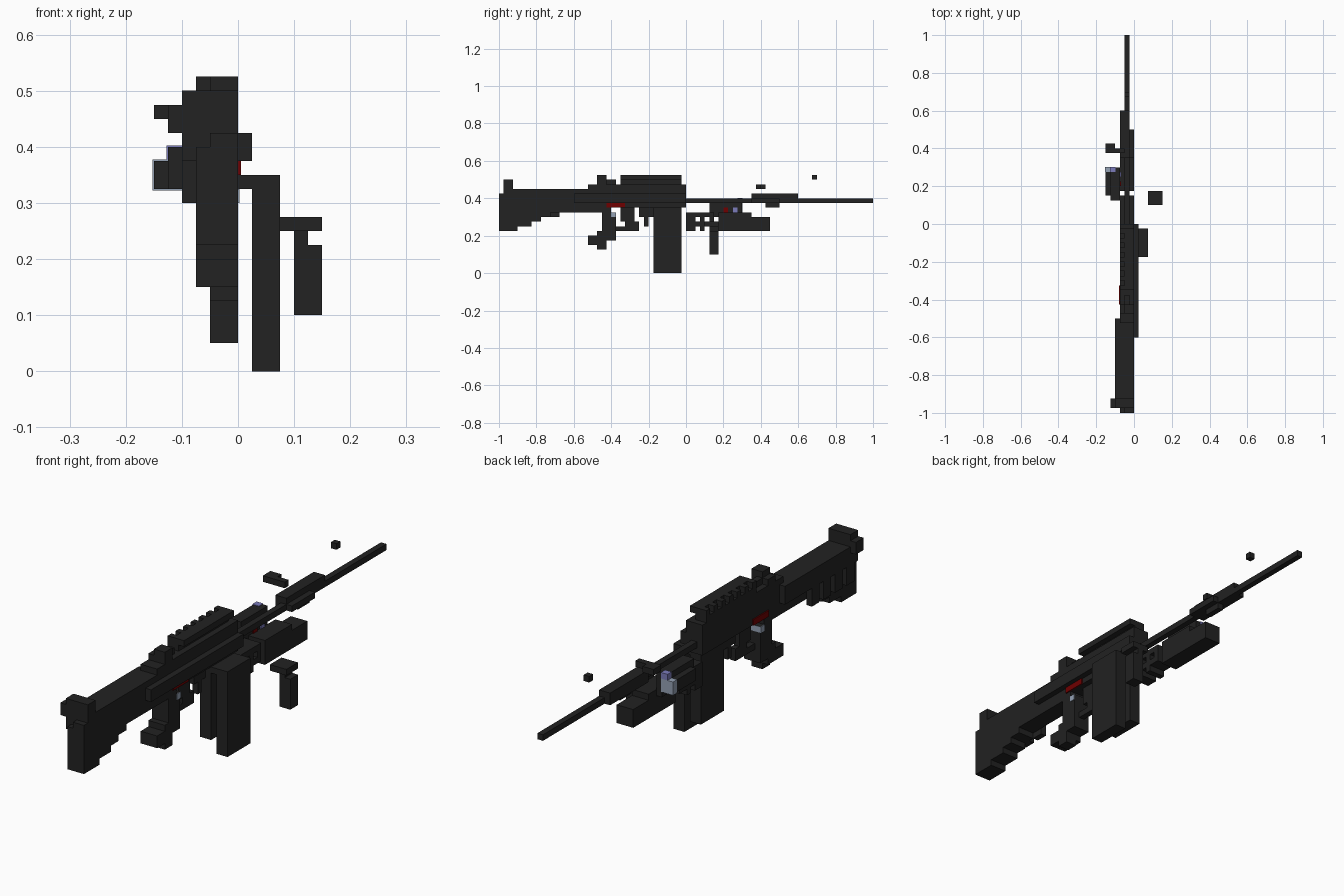
import bpy
import bmesh
from mathutils import Matrix, Vector

cube = bpy.data.objects.get("Cube")
if cube:
    bpy.data.objects.remove(cube, do_unlink=True)

UNIT = 0.025  # edge of one block


def material(name, colour):
    mat = bpy.data.materials.new(name)
    mat.use_nodes = True
    rgba = (*colour, 1)
    mat.diffuse_color = rgba
    shader = mat.node_tree.nodes["Principled BSDF"]
    shader.inputs["Base Color"].default_value = rgba
    shader.inputs["Roughness"].default_value = 0.8
    return mat


black = material("matte black", (0.016, 0.016, 0.016))
red = material("dark red", (0.16, 0, 0))
glass = material("pale blue grey", (0.3, 0.36, 0.46))
violet = material("soft violet", (0.2, 0.2, 0.5))


def part(name, *boxes, mat=black):
    """One object from boxes given as x, y and z ranges in blocks."""
    bm = bmesh.new()
    for ranges in boxes:
        low, high = (Vector(r[i] for r in ranges) * UNIT for i in (0, 1))
        place = Matrix.Translation((low + high) / 2) @ Matrix.Diagonal((*(high - low), 1))
        bmesh.ops.create_cube(bm, size=1, matrix=place)
    mesh = bpy.data.meshes.new(name)
    bm.to_mesh(mesh)
    bm.free()
    mesh.materials.append(mat)
    obj = bpy.data.objects.new(name, mesh)
    bpy.context.collection.objects.link(obj)
    return obj


BODY = (-3, 0)   # main width
CORE = (-2, -1)  # single block on the centre line

# Stock: stepped underside, cheek panel with ribs, butt clip
steps = [(-40, 9), (-36, 10), (-33, 11), (-31, 12), (-29, 13), (-21, 13)]
part("stock", *[(BODY, (a, b), (low, 16))
                for (a, low), (b, _) in zip(steps, steps[1:])])
part("stock_top", (CORE, (-40, -39), (16, 17)), ((-1, 0), (-40, -39), (16, 17)),
     (BODY, (-39, -21), (16, 18)))
part("cheek_panel", ((-4, -3), (-39, -20), (15, 18)))
part("stock_ribs", *[((-4, -3), (y, y + 2), (12, 15)) for y in range(-38, -26, 3)])
part("butt_clip", ((-4, 0), (-39, -37), (18, 20)), ((-5, -4), (-39, -37), (17, 19)))

# Receiver
part("receiver", (BODY, (-24, 0), (14, 18)), (BODY, (-21, -16), (13, 14)))
part("side_strip", ((0, 1), (-24, 0), (15, 17)))
part("receiver_cover", (BODY, (-21, 0), (18, 19)), ((-3, -1), (-14, -1), (19, 20)))
part("top_rail", ((-2, 0), (-14, -1), (20, 21)))
part("rail_teeth", *[((-3, -2), (y, y + 1), (20, 21)) for y in range(-14, -1, 2)])
part("rear_sight", (BODY, (-19, -17), (19, 20)), ((-2, 0), (-19, -17), (20, 21)),
     (CORE, (-17, -15), (19, 20)))
part("selector_marks", ((-3.2, 0.2), (-17, -13), (14, 15)), mat=red)

# Grip and trigger
part("grip", (BODY, (-18, -15), (11, 13)), (BODY, (-18, -15), (9, 11)),
     (BODY, (-19, -15), (7, 9)), (BODY, (-21, -19), (6, 8)), (CORE, (-19, -17), (5, 7)),
     ((-3, 0), (-19, -17), (6, 7)), ((-2, 0), (-19, -17), (5, 6)))
part("trigger_guard", (CORE, (-15, -10), (9, 10)), (CORE, (-11, -10), (10, 11)),
     (CORE, (-9, -8), (10, 12)), (CORE, (-10, -7), (12, 14)))
part("trigger", (CORE, (-14, -11), (11, 14)), (CORE, (-13, -11), (10, 11)))
part("trigger_pin", ((-3.1, 0.1), (-16, -15), (12, 13)), mat=glass)

# Magazines
part("inner_magazine", ((-2, 0), (-7, -1), (2, 14)))
part("outer_magazine", ((1, 3), (-7, -1), (0, 14)))
part("magazine_bridge", ((0, 1), (-7, -1), (13, 14)))

# Slotted frame and handguard
part("slotted_frame", (BODY, (0, 6), (12, 13)), (BODY, (0, 2), (9, 12)),
     (BODY, (2, 6), (10, 11)), (BODY, (3, 4), (9, 12)), (BODY, (5, 6), (11, 12)))
part("handguard", (BODY, (7, 18), (9, 12)), (BODY, (7, 14), (12, 13)))

# Barrel and gas block
part("barrel", (CORE, (0, 40), (15, 16)))
part("gas_block", ((-3, -1), (14, 24), (15, 17)), ((-1, 0), (14, 20), (15, 16)),
     (CORE, (17, 20), (14, 15)))
part("front_sight", (CORE, (27, 28), (20, 21)))
part("charging_handle", ((-6, -4), (15, 17), (18, 19)), ((-4, -2), (15, 16), (18, 19)))

# Side lamp with coloured lens
part("side_lamp", ((-5, -3), (5, 12), (13, 16)), ((-6, -5), (6, 12), (13, 15)),
     ((-4, -3), (5, 12), (12, 13)))
part("lamp_lens", ((-6.1, -3.9), (11, 12.1), (12.9, 15.1)), mat=glass)
part("lamp_cap", ((-5.1, -3.9), (11, 12.1), (15.1, 16.1)), mat=violet)
part("lamp_button", ((-3.2, -2.8), (10, 11), (13, 14)), mat=violet)
part("lamp_light", ((-3.2, -2.8), (8, 9), (13, 14)), mat=red)

# Detached foregrip
part("foregrip", ((4, 6), (5, 7), (4, 9)), ((4, 5), (5, 7), (9, 10)),
     ((3, 6), (4, 7), (10, 11)))
